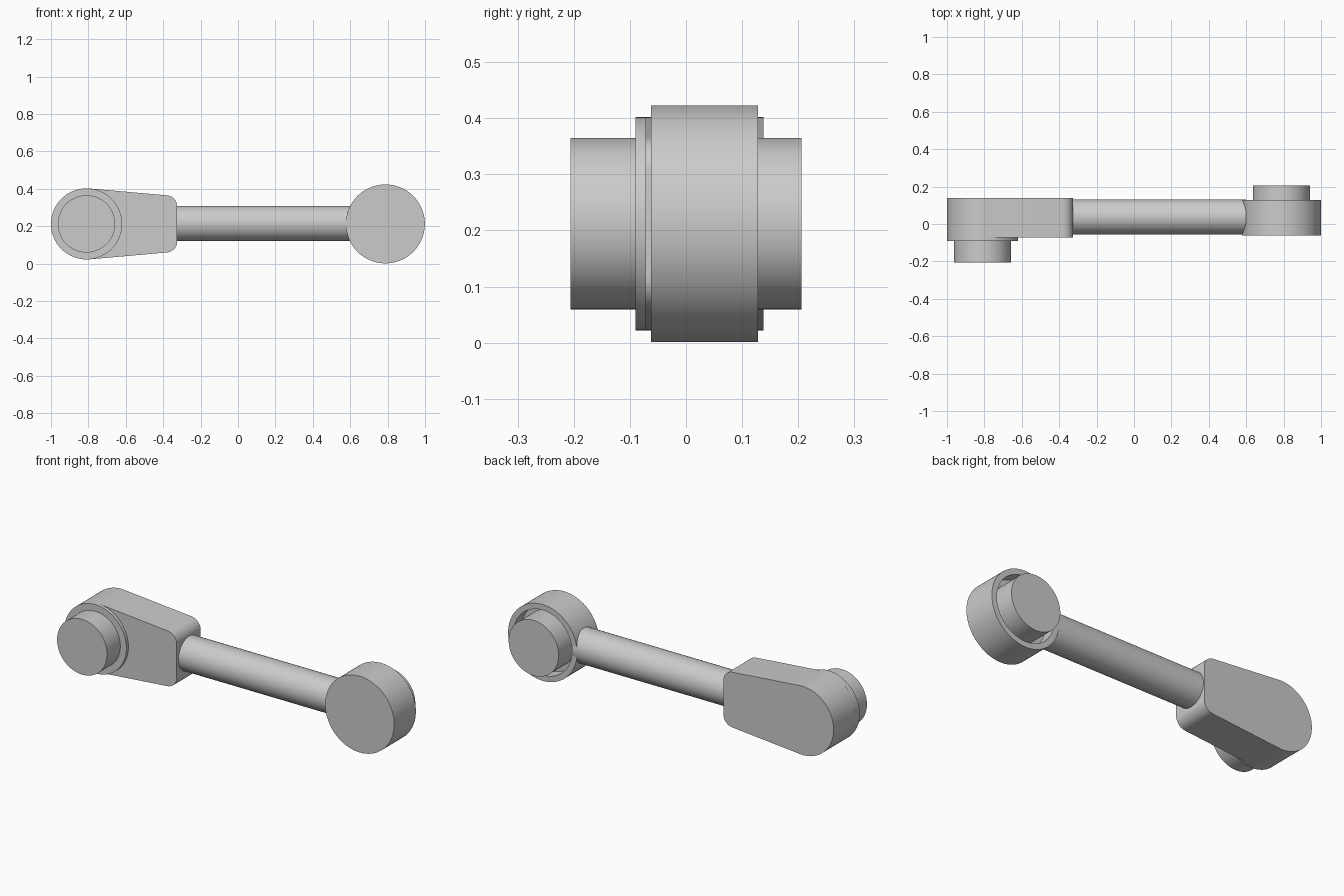
import bpy, bmesh, math
from mathutils import Matrix

cube = bpy.data.objects.get("Cube")
if cube:
    bpy.data.objects.remove(cube, do_unlink=True)

grey = bpy.data.materials.new("plain grey")
grey.use_nodes = True
grey.diffuse_color = (0.6, 0.6, 0.6, 1)
grey.node_tree.nodes["Principled BSDF"].inputs["Base Color"].default_value = (0.6, 0.6, 0.6, 1)

Z = 0.212        # height of both pin axes
SEGMENTS = 96


def finish(name, bm):
    bmesh.ops.recalc_face_normals(bm, faces=bm.faces)
    mesh = bpy.data.meshes.new(name)
    bm.to_mesh(mesh)
    bm.free()
    mesh.materials.append(grey)
    obj = bpy.data.objects.new(name, mesh)
    bpy.context.collection.objects.link(obj)
    bpy.ops.object.select_all(action='DESELECT')
    obj.select_set(True)
    bpy.context.view_layer.objects.active = obj
    bpy.ops.object.shade_smooth_by_angle(angle=math.radians(30))
    return obj


def lathe(name, x, profile):
    """Spin (radius, y) points around an axis along y."""
    bm = bmesh.new()
    verts = [bm.verts.new((x + r, y, Z)) for r, y in profile]
    edges = [bm.edges.new(pair) for pair in zip(verts, verts[1:])]
    bmesh.ops.spin(bm, geom=verts + edges, cent=(x, 0, Z), axis=(0, 1, 0),
                   angle=math.tau, steps=SEGMENTS)
    bmesh.ops.remove_doubles(bm, verts=bm.verts, dist=1e-5)
    return finish(name, bm)


def arc(cx, cz, r, start, end, steps):
    angles = [math.radians(start + (end - start) * i / steps) for i in range(steps + 1)]
    return [(cx + r * math.cos(a), cz + r * math.sin(a)) for a in angles]


# Crank web: round end tapering to a rounded square end
outline = (arc(-0.81, Z, 0.19, 85, 275, 48)
           + arc(-0.385, Z - 0.093, 0.06, 275, 360, 12)
           + arc(-0.385, Z + 0.093, 0.06, 0, 85, 12))
bm = bmesh.new()
face = bm.faces.new([bm.verts.new((x, -0.072, z)) for x, z in outline])
side = bmesh.ops.extrude_face_region(bm, geom=[face])
bmesh.ops.translate(bm, vec=(0, 0.21, 0),
                    verts=[v for v in side["geom"] if isinstance(v, bmesh.types.BMVert)])
finish("crank_web", bm)

# Front collar and pin
lathe("front_collar_and_pin", -0.81,
      [(0, -0.206), (0.153, -0.206), (0.153, -0.09), (0.19, -0.09), (0.19, -0.06), (0, -0.06)])

# Rear drum with a groove around its pin
lathe("rear_drum_and_pin", 0.788,
      [(0, -0.062), (0.211, -0.062), (0.211, 0.128), (0.18, 0.128), (0.18, 0.06),
       (0.153, 0.06), (0.153, 0.206), (0, 0.206)])

# Connecting shaft
bm = bmesh.new()
bmesh.ops.create_cone(bm, cap_ends=True, segments=64, radius1=0.094, radius2=0.094, depth=0.96,
                      matrix=Matrix.Translation((0.12, 0.038, 0.215)) @ Matrix.Rotation(math.pi / 2, 4, 'Y'))
finish("connecting_shaft", bm)
